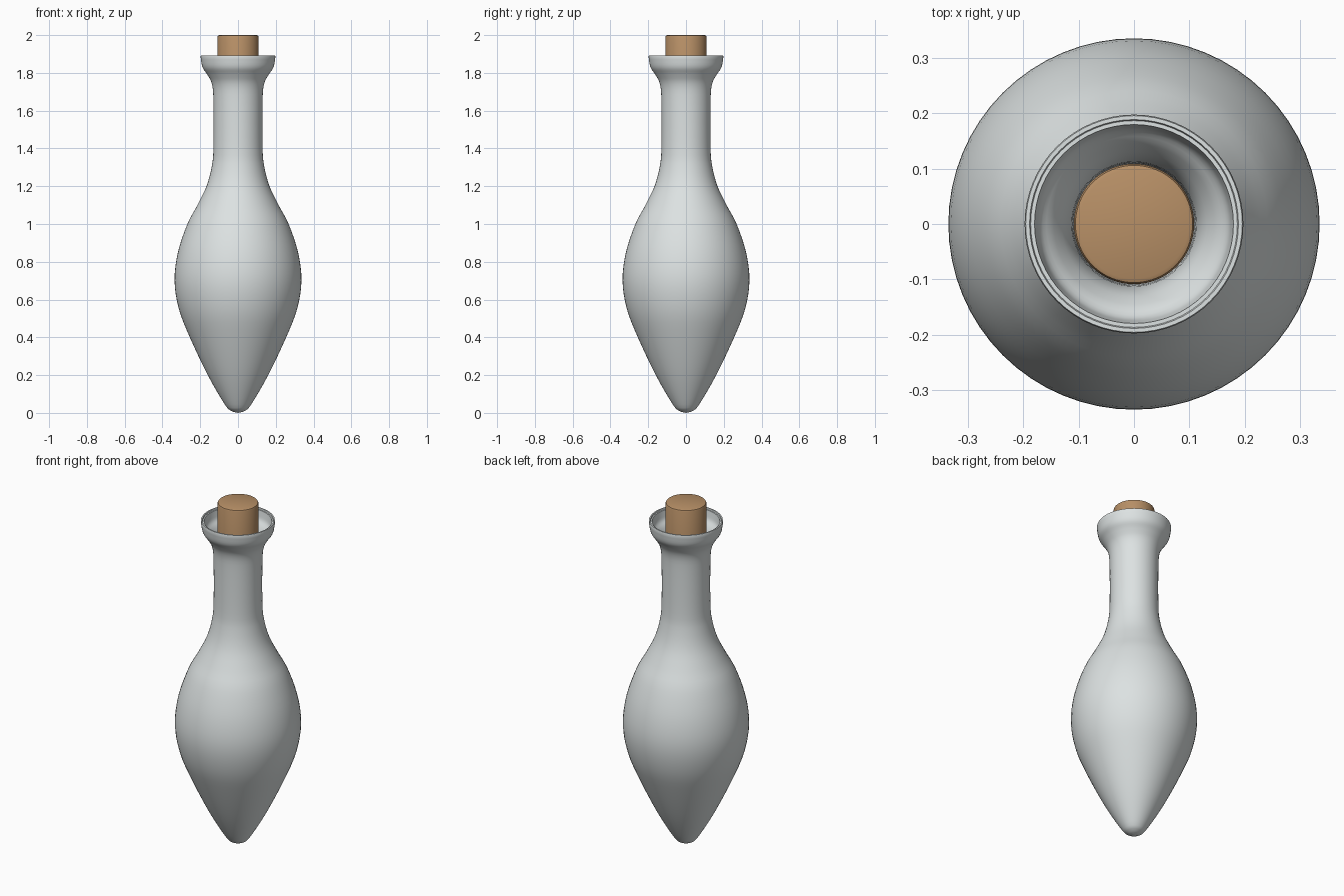
import bpy
import bmesh
from math import cos, sin, tau, radians
from mathutils import Vector

cube = bpy.data.objects.get("Cube")
if cube:
    bpy.data.objects.remove(cube, do_unlink=True)


def material(name, color):
    mat = bpy.data.materials.new(name)
    mat.use_nodes = True
    mat.diffuse_color = color
    mat.node_tree.nodes["Principled BSDF"].inputs["Base Color"].default_value = color
    return mat


def smooth_profile(points, steps=4):
    """Catmull-Rom curve through the given (radius, height) points."""
    pts = [Vector(p) for p in points]
    pts = [2 * pts[0] - pts[1]] + pts + [2 * pts[-1] - pts[-2]]
    out = []
    for a, b, c, d in zip(pts, pts[1:], pts[2:], pts[3:]):
        for i in range(steps):
            t = i / steps
            out.append(0.5 * (2 * b + (c - a) * t + (2 * a - 5 * b + 4 * c - d) * t ** 2
                              + (3 * b - a - 3 * c + d) * t ** 3))
    return out + [pts[-2]]


def lathe(name, profile, mat, sides=64):
    """Revolve a profile around z; points on the axis become poles."""
    bm = bmesh.new()
    rings = []
    for r, z in profile:
        if r < 1e-5:
            rings.append([bm.verts.new((0, 0, z))] * sides)
        else:
            rings.append([bm.verts.new((r * cos(tau * i / sides), r * sin(tau * i / sides), z))
                          for i in range(sides)])
    for low, high in zip(rings, rings[1:]):
        for i in range(sides):
            j = (i + 1) % sides
            corners = list(dict.fromkeys((low[i], low[j], high[j], high[i])))
            bm.faces.new(corners)
    bmesh.ops.recalc_face_normals(bm, faces=bm.faces)
    mesh = bpy.data.meshes.new(name)
    bm.to_mesh(mesh)
    bm.free()
    mesh.materials.append(mat)
    obj = bpy.data.objects.new(name, mesh)
    bpy.context.collection.objects.link(obj)
    bpy.ops.object.select_all(action='DESELECT')
    obj.select_set(True)
    bpy.context.view_layer.objects.active = obj
    bpy.ops.object.shade_smooth_by_angle(angle=radians(40))
    return obj


glass = material("pale grey glass", (0.72, 0.76, 0.76, 1))
cork = material("tan cork", (0.48, 0.28, 0.135, 1))

# Bottle: outer wall, lip, then inner wall back down to the axis
outer = smooth_profile([(0, 0), (0.035, 0.01), (0.07, 0.045), (0.16, 0.2), (0.255, 0.4),
                        (0.313, 0.55), (0.336, 0.7), (0.318, 0.85), (0.268, 1.0),
                        (0.215, 1.1), (0.167, 1.2), (0.14, 1.3), (0.13, 1.4), (0.13, 1.65),
                        (0.138, 1.74), (0.162, 1.79), (0.188, 1.83), (0.198, 1.885)])
lip = [Vector(p) for p in ((0.196, 1.893), (0.189, 1.893), (0.187, 1.886), (0.18, 1.886))]
inner = smooth_profile([(0.178, 1.87), (0.17, 1.835), (0.145, 1.805), (0.119, 1.75), (0.11, 1.65),
                        (0.11, 1.4), (0.145, 1.2), (0.248, 1.0), (0.316, 0.7),
                        (0.235, 0.4), (0.14, 0.2), (0.05, 0.05), (0, 0.03)])
lathe("bottle", outer + lip + inner, glass)

# Cork stopper with softened edges
top, base, radius, bevel = 2.0, 1.6, 0.109, 0.01
stopper = [(0, base), (radius - bevel, base), (radius, base + bevel), (radius, top - bevel),
           (radius - bevel * 0.3, top - bevel * 0.3), (radius - bevel, top), (0, top)]
lathe("cork_stopper", stopper, cork)
